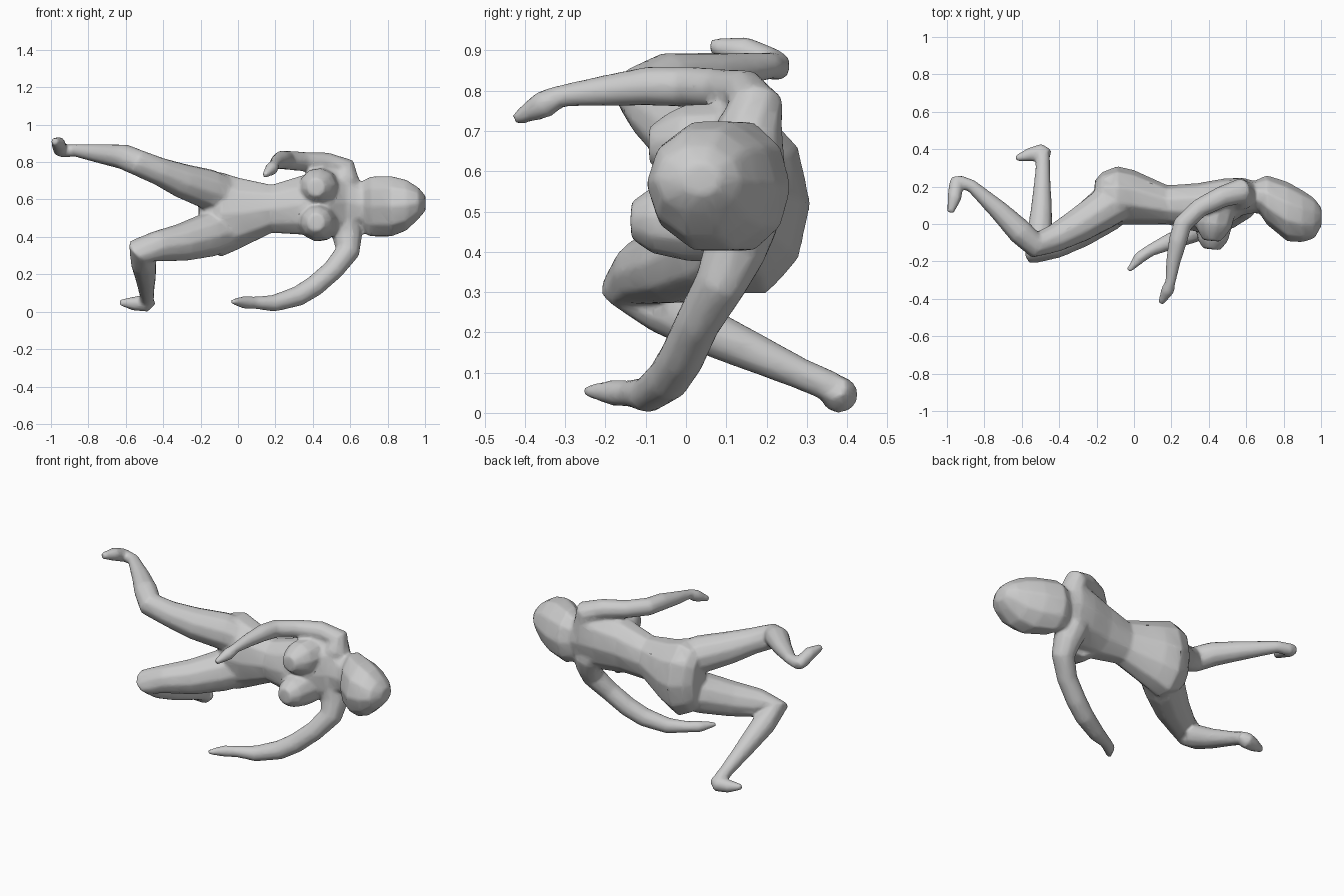
import bpy, bmesh, math
from mathutils import Vector

SIDES = 10


def finish(name, rings):
    """Skin closed rings into one capped, smooth-shaded mesh."""
    bm = bmesh.new()
    loops = [[bm.verts.new(p) for p in ring] for ring in rings]
    for a, b in zip(loops, loops[1:]):
        for i in range(len(a)):
            j = (i + 1) % len(a)
            bm.faces.new((a[i], a[j], b[j], b[i]))
    bm.faces.new(loops[0][::-1])
    bm.faces.new(loops[-1])
    bmesh.ops.recalc_face_normals(bm, faces=bm.faces)
    me = bpy.data.meshes.new(name)
    bm.to_mesh(me)
    bm.free()
    ob = bpy.data.objects.new(name, me)
    bpy.context.collection.objects.link(ob)
    return ob


def angles():
    return [2 * math.pi * i / SIDES for i in range(SIDES)]


def body(name, sections):
    """Loft along x; each section is x, ymin, ymax, zmin, zmax, tilt."""
    rings = []
    for x, y0, y1, z0, z1, tilt in sections:
        ring = []
        for a in angles():
            dz = (z1 - z0) / 2 * math.sin(a) * 1.03
            dy = (y1 - y0) / 2 * math.cos(a) * 1.03
            ring.append((x, (y0 + y1) / 2 + dy + tilt * dz, (z0 + z1) / 2 + dz))
        rings.append(ring)
    return finish(name, rings)


def limb(name, path):
    """Tube through points x, y, z, radius."""
    pts = [Vector(p[:3]) for p in path]
    u = None
    rings = []
    for i, p in enumerate(pts):
        t = Vector((0, 0, 0))
        if i > 0:
            t += (p - pts[i - 1]).normalized()
        if i < len(pts) - 1:
            t += (pts[i + 1] - p).normalized()
        t.normalize()
        if u is None:
            u = t.orthogonal()
        u = (u - t * u.dot(t)).normalized()
        v = t.cross(u)
        r = path[i][3] * 1.05
        rings.append([p + (u * math.cos(a) + v * math.sin(a)) * r for a in angles()])
    return finish(name, rings)


# Torso from pelvis to neck
parts = [body("torso", [
    (-0.21, 0.11, 0.23, 0.38, 0.68, 0),
    (-0.17, 0.05, 0.275, 0.33, 0.73, 0),
    (-0.09, 0.00, 0.305, 0.29, 0.75, 0),
    (0.00, 0.00, 0.285, 0.33, 0.72, 0),
    (0.18, 0.00, 0.205, 0.42, 0.68, 0),
    (0.34, -0.04, 0.215, 0.41, 0.73, 0.1),
    (0.48, -0.02, 0.24, 0.40, 0.765, 0.1),
    (0.58, 0.05, 0.245, 0.41, 0.76, 0.1),
    (0.64, 0.06, 0.23, 0.45, 0.70, 0.05),
    (0.74, 0.05, 0.20, 0.48, 0.66, 0)])]

# Chest forms, tapering out of the ribcage
for tip, z in ((-0.135, 0.478), (-0.09, 0.665)):
    parts.append(limb("breast", [
        (0.44, 0.08, z, 0.10), (0.425, 0.0, z, 0.098),
        (0.42, tip + 0.05, z, 0.08), (0.415, tip, z, 0.046)]))

# Head with hair volume
parts.append(body("head", [
    (0.645, 0.10, 0.23, 0.43, 0.69, 0),
    (0.71, 0.00, 0.258, 0.40, 0.725, 0),
    (0.82, -0.09, 0.222, 0.40, 0.727, 0),
    (0.90, -0.095, 0.178, 0.432, 0.707, 0),
    (0.965, -0.075, 0.135, 0.495, 0.665, 0),
    (1.003, -0.01, 0.085, 0.54, 0.62, 0)]))

# Legs
parts.append(limb("lower_leg", [
    (-0.02, 0.15, 0.45, 0.10), (-0.16, 0.07, 0.41, 0.115), (-0.30, -0.03, 0.37, 0.098),
    (-0.43, -0.105, 0.35, 0.08), (-0.525, -0.143, 0.325, 0.073),
    (-0.505, -0.05, 0.26, 0.066), (-0.495, 0.08, 0.19, 0.055),
    (-0.488, 0.29, 0.095, 0.038), (-0.488, 0.36, 0.065, 0.038)]))
parts.append(limb("lower_foot", [
    (-0.455, 0.37, 0.065, 0.03), (-0.495, 0.382, 0.045, 0.046),
    (-0.56, 0.37, 0.043, 0.036), (-0.632, 0.35, 0.05, 0.016)]))
parts.append(limb("upper_leg", [
    (-0.02, 0.15, 0.60, 0.095), (-0.16, 0.08, 0.655, 0.105), (-0.30, -0.01, 0.70, 0.09),
    (-0.42, -0.075, 0.75, 0.073), (-0.53, -0.112, 0.795, 0.068),
    (-0.61, -0.04, 0.828, 0.066), (-0.72, 0.07, 0.842, 0.052),
    (-0.87, 0.205, 0.862, 0.033), (-0.945, 0.23, 0.86, 0.034)]))
parts.append(limb("upper_foot", [
    (-0.95, 0.25, 0.855, 0.026), (-0.95, 0.215, 0.867, 0.038),
    (-0.96, 0.14, 0.898, 0.037), (-0.982, 0.06, 0.912, 0.018)]))

# Arms, each ending in a mitten hand
parts.append(limb("lower_arm", [
    (0.53, 0.14, 0.55, 0.08), (0.57, 0.14, 0.47, 0.088), (0.585, 0.12, 0.40, 0.076),
    (0.585, 0.085, 0.32, 0.063), (0.51, 0.03, 0.225, 0.055), (0.41, -0.01, 0.138, 0.055),
    (0.32, -0.045, 0.083, 0.053), (0.19, -0.095, 0.045, 0.044), (0.09, -0.14, 0.048, 0.032),
    (0.03, -0.18, 0.05, 0.032), (-0.03, -0.25, 0.055, 0.014)]))
parts.append(limb("upper_arm", [
    (0.52, 0.14, 0.63, 0.08), (0.575, 0.16, 0.705, 0.082), (0.565, 0.175, 0.765, 0.066),
    (0.47, 0.145, 0.795, 0.056), (0.35, 0.085, 0.803, 0.05), (0.26, 0.00, 0.81, 0.05),
    (0.235, -0.09, 0.812, 0.048), (0.21, -0.20, 0.80, 0.038), (0.195, -0.31, 0.787, 0.027),
    (0.18, -0.355, 0.765, 0.035), (0.142, -0.425, 0.728, 0.015)]))

# Fuse the parts into one continuous skin, soften the joins, thin the mesh
bpy.ops.object.select_all(action='DESELECT')
for ob in parts:
    ob.select_set(True)
bpy.context.view_layer.objects.active = parts[0]
bpy.ops.object.join()
figure = parts[0]
figure.name = "figure"
m = figure.modifiers.new("fuse", 'REMESH')
m.mode = 'VOXEL'
m.voxel_size = 0.009
m.use_smooth_shade = True
m = figure.modifiers.new("soften", 'SMOOTH')
m.factor = 0.5
m.iterations = 10
m = figure.modifiers.new("reduce", 'DECIMATE')
m.ratio = 0.15
